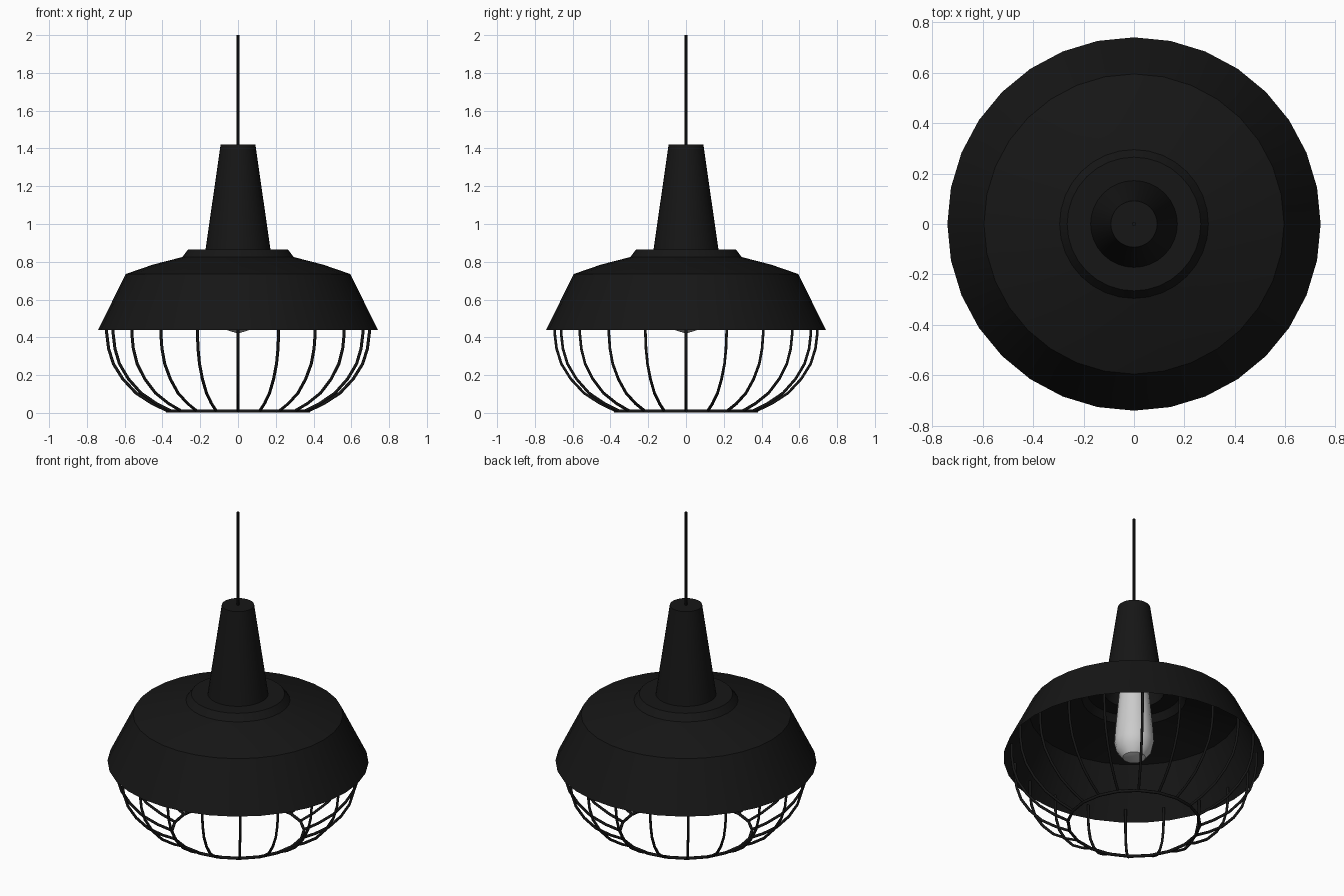
import bpy, bmesh, math

if "Cube" in bpy.data.objects:
    bpy.data.objects.remove(bpy.data.objects["Cube"])

black = bpy.data.materials.new("black_metal")
black.diffuse_color = (0.008, 0.008, 0.008, 1)
black.use_nodes = True
black.node_tree.nodes["Principled BSDF"].inputs["Base Color"].default_value = black.diffuse_color


def link(name, data, mat=None):
    ob = bpy.data.objects.new(name, data)
    bpy.context.collection.objects.link(ob)
    if mat:
        data.materials.append(mat)
    return ob


def lathe(name, profile, sides, mat=None):
    """Revolve (radius, z) points around the z axis, smooth with sharp rims."""
    bm = bmesh.new()
    verts = [bm.verts.new((r, 0, z)) for r, z in profile]
    edges = [bm.edges.new(pair) for pair in zip(verts, verts[1:])]
    bmesh.ops.spin(bm, geom=verts + edges, cent=(0, 0, 0), axis=(0, 0, 1),
                   angle=2 * math.pi, steps=sides, use_merge=True)
    bmesh.ops.remove_doubles(bm, verts=bm.verts, dist=1e-5)
    bmesh.ops.dissolve_degenerate(bm, edges=bm.edges, dist=1e-6)
    bmesh.ops.recalc_face_normals(bm, faces=bm.faces)
    # Make open shells face outwards too
    bm.normal_update()
    if sum(f.normal.dot(f.calc_center_median()) * f.calc_area()
           for f in bm.faces if abs(f.normal.z) < 0.95) < 0:
        bmesh.ops.reverse_faces(bm, faces=bm.faces)
    me = bpy.data.meshes.new(name)
    bm.to_mesh(me)
    bm.free()
    ob = link(name, me, mat)
    bpy.ops.object.select_all(action='DESELECT')
    ob.select_set(True)
    bpy.context.view_layer.objects.active = ob
    bpy.ops.object.shade_smooth_by_angle(angle=math.radians(30))
    return ob


def wires(name, paths, radius, cyclic=False):
    """Round wires following lists of points."""
    cu = bpy.data.curves.new(name, 'CURVE')
    cu.dimensions = '3D'
    cu.bevel_depth = radius
    cu.bevel_resolution = 1
    cu.use_fill_caps = True
    for pts in paths:
        sp = cu.splines.new('POLY')
        sp.points.add(len(pts) - 1)
        for p, co in zip(sp.points, pts):
            p.co = (*co, 1)
        sp.use_cyclic_u = cyclic
    return link(name, cu, black)


def polar(r, a, z):
    return (r * math.cos(a), r * math.sin(a), z)


# Open shade with stepped collar
lathe("shade", [(0.74, 0.44), (0.595, 0.735), (0.45, 0.785), (0.295, 0.825),
                (0.265, 0.865), (0.17, 0.865)], 32, black)

# Tapered neck housing
lathe("neck", [(0.172, 0.865), (0.092, 1.42), (0, 1.42)], 32, black)

# Hanging cord
lathe("cord", [(0, 1.41), (0.008, 1.41), (0.008, 2.0), (0, 2.0)], 8, black)

# Light bulb
lathe("bulb", [(0, 0.42), (0.065, 0.44), (0.1, 0.485), (0.113, 0.54),
               (0.108, 0.62), (0.095, 0.76), (0.085, 0.865), (0, 0.875)], 16)

# Wire cage: twenty curved ribs and the bottom ring
RIBS = 20
rib = [(0.695, 0.5), (0.695, 0.42), (0.685, 0.34), (0.66, 0.26), (0.61, 0.18),
       (0.54, 0.105), (0.455, 0.05), (0.375, 0.012)]
angles = [2 * math.pi * i / RIBS for i in range(RIBS)]
wires("cage_ribs", [[polar(r, a, z) for r, z in rib] for a in angles], 0.008)
wires("cage_bottom_ring", [[polar(0.375, a, 0.009) for a in angles]], 0.009, True)
